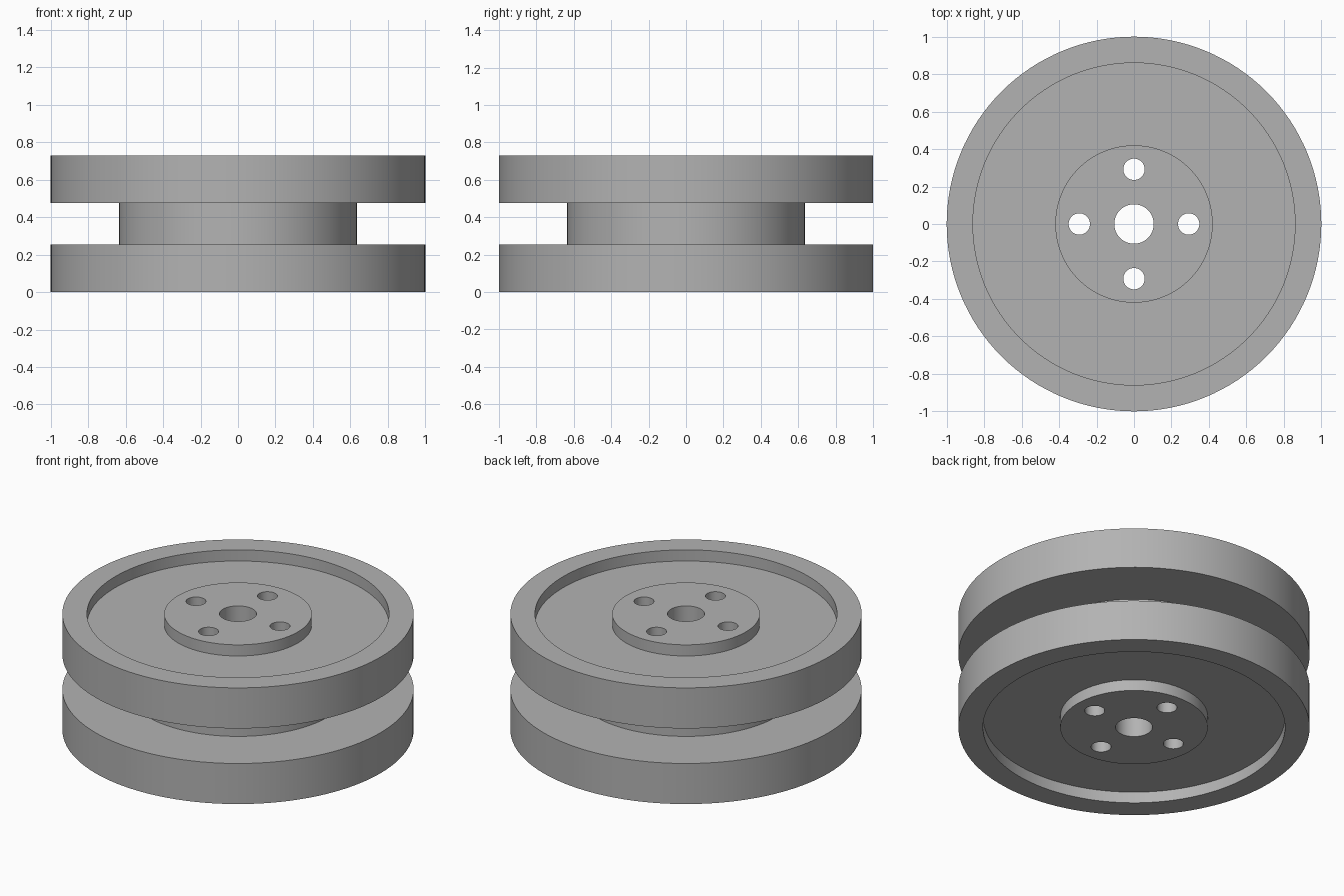
import bpy, bmesh, math
from mathutils import Matrix

if "Cube" in bpy.data.objects:
    bpy.data.objects.remove(bpy.data.objects["Cube"], do_unlink=True)

HEIGHT, FLANGE, RECESS = 0.73, 0.255, 0.07
RIM, INNER, CORE, HUB, BORE = 1.0, 0.86, 0.635, 0.42, 0.105
BOLT_R, BOLT_CIRCLE = 0.057, 0.292
SEGMENTS = 128

grey = bpy.data.materials.new("grey metal")
grey.use_nodes = True
colour = (0.45, 0.45, 0.45, 1)
grey.diffuse_color = colour
grey.node_tree.nodes["Principled BSDF"].inputs["Base Color"].default_value = colour


def make_object(name, bm):
    bmesh.ops.recalc_face_normals(bm, faces=bm.faces)
    mesh = bpy.data.meshes.new(name)
    bm.to_mesh(mesh)
    bm.free()
    obj = bpy.data.objects.new(name, mesh)
    bpy.context.collection.objects.link(obj)
    return obj


# Wheel: lower half profile, mirrored to the top, turned around the axle
lower = [(BORE, 0), (HUB, 0), (HUB, RECESS), (INNER, RECESS), (INNER, 0),
         (RIM, 0), (RIM, FLANGE), (CORE, FLANGE)]
profile = lower + [(r, HEIGHT - z) for r, z in reversed(lower)]
bm = bmesh.new()
verts = [bm.verts.new((r, 0, z)) for r, z in profile]
edges = [bm.edges.new((v, verts[i - 1])) for i, v in enumerate(verts)]
bmesh.ops.spin(bm, geom=verts + edges, cent=(0, 0, 0), axis=(0, 0, 1),
               angle=math.tau, steps=SEGMENTS, use_merge=True)
bmesh.ops.remove_doubles(bm, verts=bm.verts, dist=0.0001)
wheel = make_object("grooved_wheel", bm)
wheel.data.materials.append(grey)

# Four bolt holes through the hub
bm = bmesh.new()
for i in range(4):
    place = (Matrix.Rotation(i * math.pi / 2, 4, "Z")
             @ Matrix.Translation((BOLT_CIRCLE, 0, HEIGHT / 2)))
    bmesh.ops.create_cone(bm, cap_ends=True, segments=48, radius1=BOLT_R,
                          radius2=BOLT_R, depth=HEIGHT + 0.2, matrix=place)
cutter = make_object("bolt_hole_cutter", bm)
cutter.data.materials.append(grey)
cutter.hide_render = True
cutter.hide_viewport = True

holes = wheel.modifiers.new("Bolt holes", "BOOLEAN")
holes.operation = "DIFFERENCE"
holes.solver = "EXACT"
holes.object = cutter

# Apply the cut, then smooth the round walls
bpy.context.view_layer.objects.active = wheel
wheel.select_set(True)
bpy.ops.object.modifier_apply(modifier=holes.name)
bpy.data.objects.remove(cutter, do_unlink=True)
bpy.ops.object.shade_smooth_by_angle(angle=math.radians(30))
